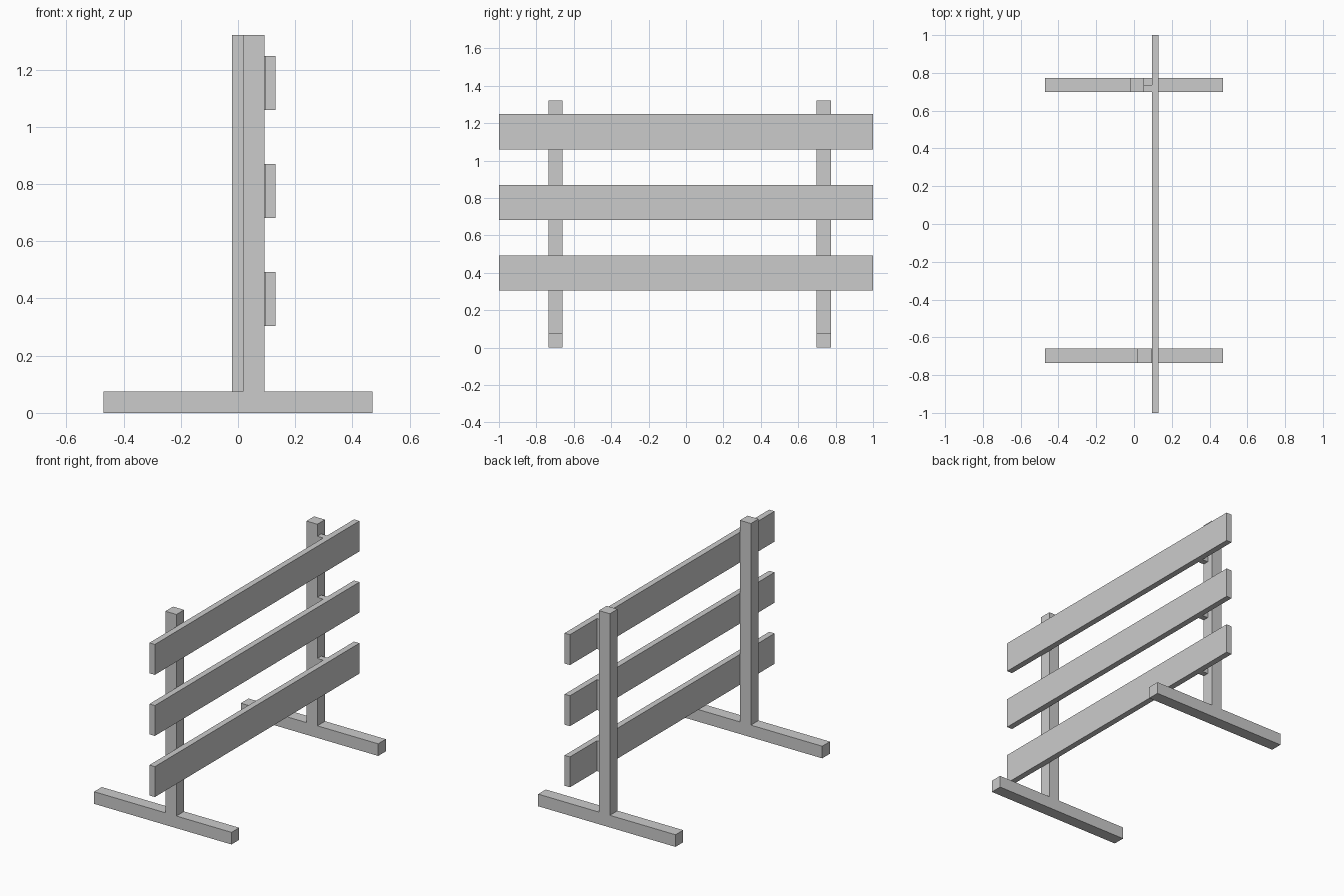
import bpy

default = bpy.data.objects.get("Cube")
if default:
    bpy.data.objects.remove(default, do_unlink=True)

# Plain grey finish
grey = bpy.data.materials.new("light_grey")
grey.use_nodes = True
colour = (0.6, 0.6, 0.6, 1.0)
grey.diffuse_color = colour
grey.node_tree.nodes["Principled BSDF"].inputs["Base Color"].default_value = colour


def box(name, x, y, z):
    """Box from (min, max) pairs along each axis."""
    spans = (x, y, z)
    bpy.ops.mesh.primitive_cube_add(size=1, location=[(a + b) / 2 for a, b in spans])
    obj = bpy.context.object
    obj.name = name
    obj.scale = [b - a for a, b in spans]
    bpy.ops.object.transform_apply(location=False, rotation=False, scale=True)
    obj.data.materials.append(grey)
    return obj


BEAM = 0.075       # square section of feet and posts
TOP = 1.322
BOARD_BACK = 0.094
BOARD_HEIGHT = 0.188

# Feet and posts: the rear post stands a little further from the boards
for side, y, post_x in (("front", -0.735, 0.018), ("back", 0.699, -0.021)):
    span = (y, y + BEAM)
    box(side + "_foot", (-0.47, 0.47), span, (0, BEAM))
    box(side + "_post", (post_x, post_x + BEAM), span, (BEAM, TOP))

# Horizontal boards, each with a spacer block at the rear post
for i, level in enumerate(("lower", "middle", "upper")):
    z = 0.304 + i * 0.378
    height = (z, z + BOARD_HEIGHT)
    box(level + "_board", (BOARD_BACK, 0.131), (-1, 1), height)
    box(level + "_spacer", (-0.021 + BEAM, BOARD_BACK), (0.699, 0.737), height)
